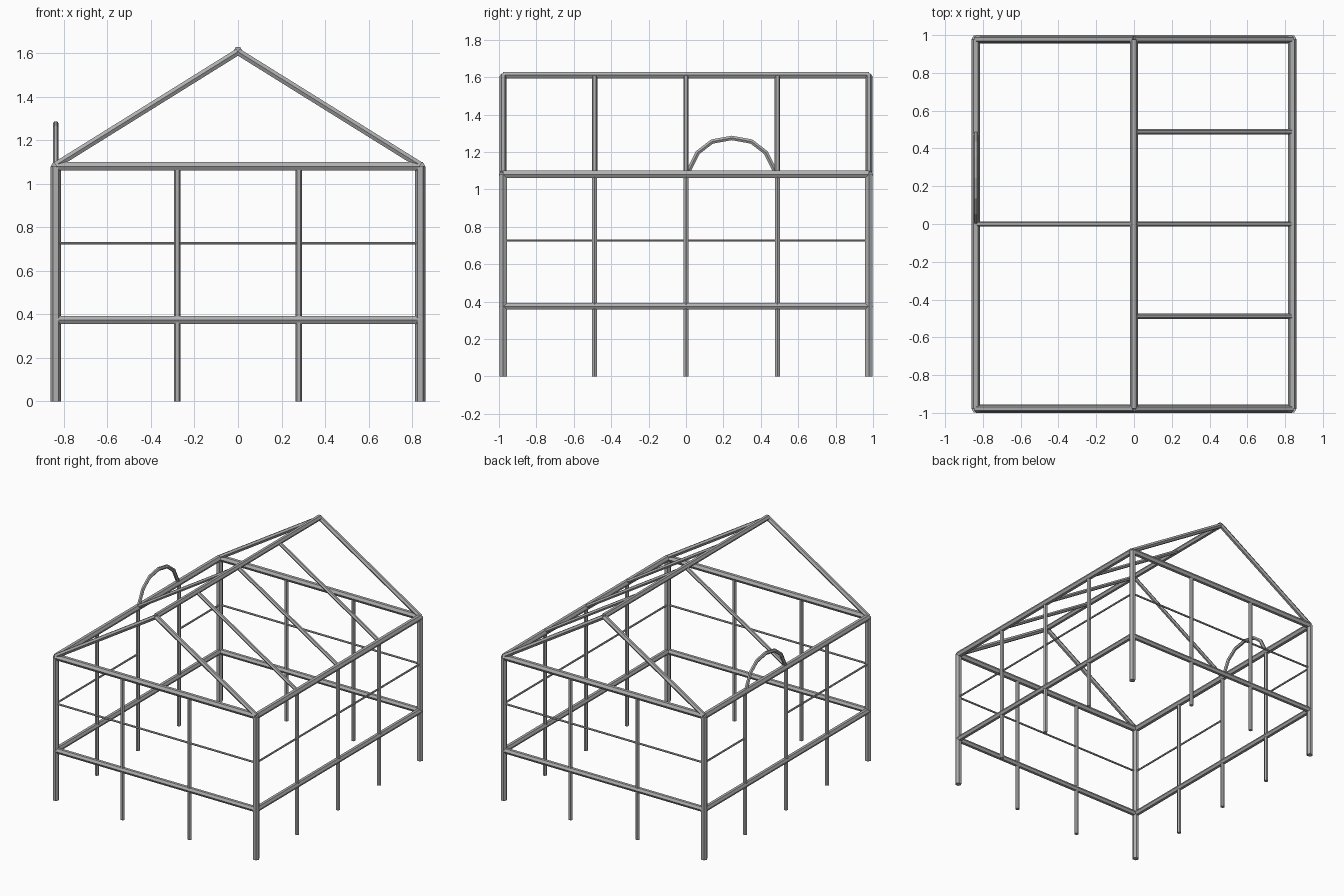
import bpy, bmesh, math
from mathutils import Vector

cube = bpy.data.objects.get("Cube")
if cube:
    bpy.data.objects.remove(cube, do_unlink=True)

# Single painted-steel colour
steel = bpy.data.materials.new("grey_steel")
steel.use_nodes = True
GREY = (0.43, 0.43, 0.43, 1)
steel.diffuse_color = GREY
steel.node_tree.nodes["Principled BSDF"].inputs["Base Color"].default_value = GREY

SIDES = 6
X, Y = 0.837, 0.978                      # corner post centres
FLOOR, RAIL, EAVE, RIDGE = 0.375, 0.727, 1.08, 1.611


def sweep(bm, path, radius):
    """Hexagonal bar along a path, mitred at its bends."""
    pts = [Vector(p) for p in path]
    rings = []
    for i, p in enumerate(pts):
        before = (p - pts[i - 1]).normalized() if i else None
        after = (pts[i + 1] - p).normalized() if i < len(pts) - 1 else None
        d = ((before or after) + (after or before)).normalized()
        side = d.cross(Vector((0, 0, 1)))
        side = side.normalized() if side.length > 0.01 else Vector((1, 0, 0))
        if len(pts) > 2:                 # bent paths keep one fixed side axis
            side = (pts[1] - pts[0]).cross(pts[-1] - pts[0]).normalized()
        up = side.cross(d)
        stretch = 1 / d.dot(after or before)
        ring = []
        for k in range(SIDES):
            a = math.tau * k / SIDES
            ring.append(bm.verts.new(p + radius * (side * math.cos(a) + up * math.sin(a) * stretch)))
        rings.append(ring)
    for r, s in zip(rings, rings[1:]):
        for k in range(SIDES):
            n = (k + 1) % SIDES
            bm.faces.new((r[k], r[n], s[n], s[k]))
    bm.faces.new(rings[0][::-1])
    bm.faces.new(rings[-1])


def bars(name, paths, radius):
    bm = bmesh.new()
    for path in paths:
        sweep(bm, path, radius)
    bmesh.ops.recalc_face_normals(bm, faces=bm.faces[:])
    mesh = bpy.data.meshes.new(name)
    bm.to_mesh(mesh)
    bm.free()
    mesh.materials.append(steel)
    obj = bpy.data.objects.new(name, mesh)
    bpy.context.collection.objects.link(obj)


def post(x, y):
    return [(x, y, 0), (x, y, EAVE)]


def cross_rails(z):
    return [[(-X, y, z), (X, y, z)] for y in (-Y, Y)]


def side_rails(z):
    return [[(x, -Y, z), (x, Y, z)] for x in (-X, X)]


def rafter(side, y):
    return [(side * X, y, EAVE + 0.005), (0, y, RIDGE - 0.005)]


# Posts
BAY = Y / 2
bars("corner_posts", [post(x, y) for x in (-X, X) for y in (-Y, Y)], 0.023)
bars("end_wall_posts", [post(x, y) for x in (-X / 3, X / 3) for y in (-Y, Y)], 0.0155)
bars("side_wall_posts", [post(x, y) for x in (-X, X) for y in (-BAY, 0, BAY)], 0.0155)

# Floor and eave beams
bars("floor_beams", cross_rails(FLOOR) + side_rails(FLOOR), 0.021)
bars("eave_beams", cross_rails(EAVE) + side_rails(EAVE), 0.023)

# Thin middle rails, left open at the arched doorway
rails = cross_rails(RAIL) + [
    [(X, -Y, RAIL), (X, Y, RAIL)],
    [(-X, -Y, RAIL), (-X, 0, RAIL)],
    [(-X, BAY, RAIL), (-X, Y, RAIL)],
]
bars("middle_rails", rails, 0.007)

# Roof
bars("ridge_beam", [[(0, -Y, RIDGE), (0, Y, RIDGE)]], 0.02)
bars("gable_rafters", [rafter(s, y) for s in (-1, 1) for y in (-Y, Y)], 0.018)
bars("inner_rafters", [rafter(-1, 0), rafter(1, 0), rafter(1, -BAY), rafter(1, BAY)], 0.0145)

# Arch over the doorway
half = [(0.24, EAVE), (0.182, 1.197), (0.105, 1.256)]
outline = [(-a, z) for a, z in half] + [(0, 1.275)] + [(a, z) for a, z in half[::-1]]
bars("door_arch", [[(-X, BAY / 2 + a, z) for a, z in outline]], 0.0135)
